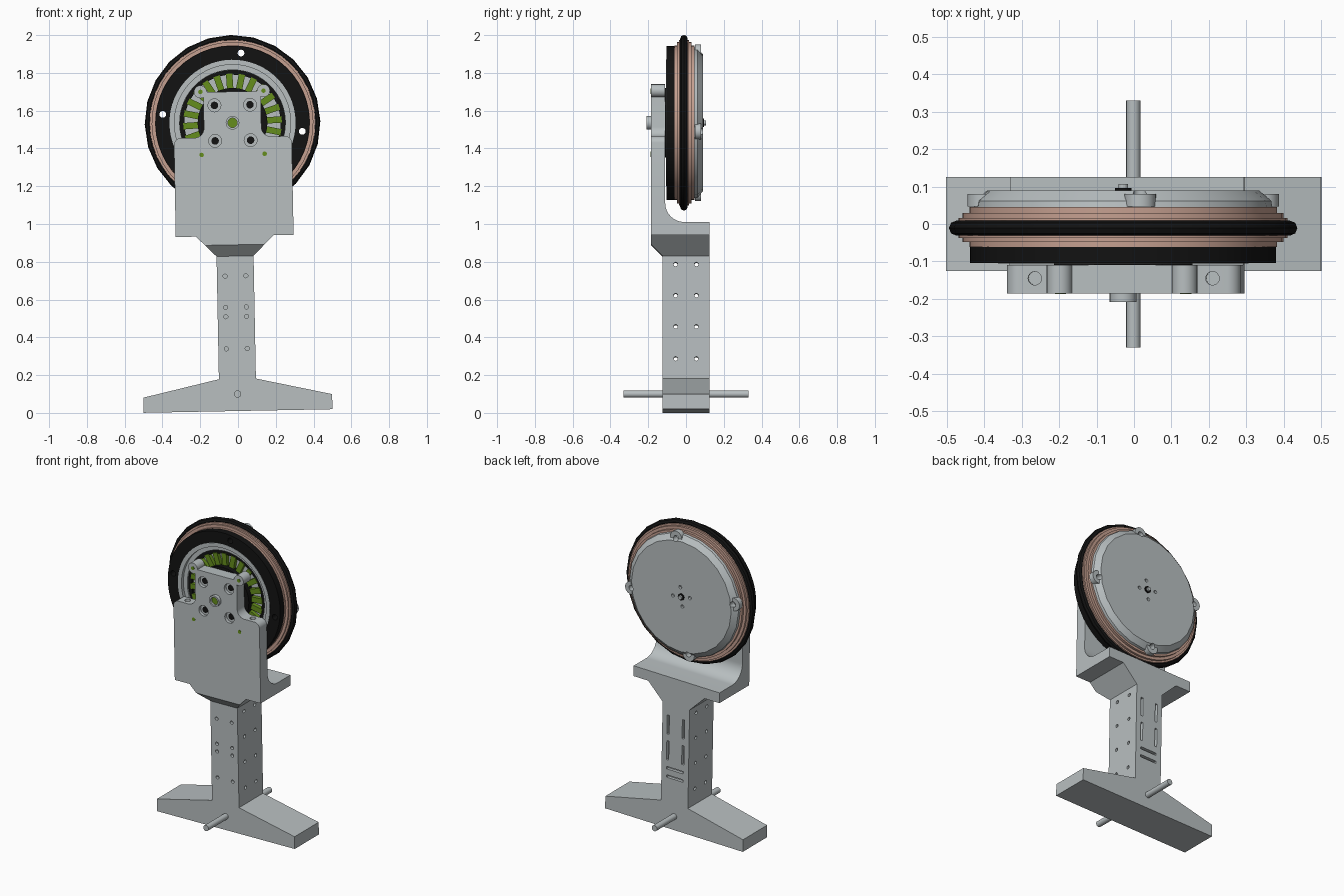
import bpy, bmesh
from math import pi, sin, cos, tan
from mathutils import Matrix, Vector

cube = bpy.data.objects.get("Cube")
if cube:
    bpy.data.objects.remove(cube)

HUB = 1.526          # wheel axis height
LEAN = Matrix.Translation((0, 0, 0.01)) @ Matrix.Rotation(-0.019, 4, 'Y')
parts = []


def material(name, rgb):
    m = bpy.data.materials.new(name)
    m.use_nodes = True
    m.diffuse_color = (*rgb, 1)
    bsdf = m.node_tree.nodes["Principled BSDF"]
    bsdf.inputs["Base Color"].default_value = (*rgb, 1)
    bsdf.inputs["Roughness"].default_value = 0.6
    return m


GREY = material("light grey", (0.48, 0.52, 0.53))
BLACK = material("black", (0.006, 0.006, 0.006))
COPPER = material("dusty pink", (0.56, 0.35, 0.28))
GREEN = material("leaf green", (0.13, 0.27, 0.012))


def finish(name, bm, mat, keep=True):
    bmesh.ops.recalc_face_normals(bm, faces=bm.faces)
    me = bpy.data.meshes.new(name)
    bm.to_mesh(me)
    bm.free()
    me.materials.append(mat)
    ob = bpy.data.objects.new(name, me)
    bpy.context.collection.objects.link(ob)
    if keep:
        parts.append(ob)
    return ob


def prism(name, pts, lo, hi, mat, axis='Y'):
    """Extrude an outline (x,z) along y, or (y,z) along x."""
    def place(p, t):
        return (p[0], t, p[1]) if axis == 'Y' else (t, p[0], p[1])
    bm = bmesh.new()
    rings = [[bm.verts.new(place(p, t)) for p in pts] for t in (lo, hi)]
    for r in rings:
        bm.faces.new(r)
    for i in range(len(pts)):
        j = (i + 1) % len(pts)
        bm.faces.new((rings[0][i], rings[0][j], rings[1][j], rings[1][i]))
    return finish(name, bm, mat)


def rounded(corners, steps=6):
    """Outline from (a, b, radius) corners, with arcs at the corners."""
    out = []
    for i, (a, b, r) in enumerate(corners):
        p = Vector((a, b))
        if not r:
            out.append(p)
            continue
        u = (Vector(corners[i - 1][:2]) - p).normalized()
        v = (Vector(corners[(i + 1) % len(corners)][:2]) - p).normalized()
        half = u.angle(v) / 2
        c = p + (u + v).normalized() * r / sin(half)
        s, e = p + u * r / tan(half) - c, p + v * r / tan(half) - c
        for k in range(steps + 1):
            d = s.lerp(e, k / steps)
            out.append(c + d.normalized() * r)
    return out


def cyl_into(bm, r, p0, p1, segs):
    p0, p1 = Vector(p0), Vector(p1)
    d = p1 - p0
    mat = Matrix.Translation((p0 + p1) / 2) @ d.to_track_quat('Z', 'Y').to_matrix().to_4x4()
    bmesh.ops.create_cone(bm, cap_ends=True, segments=segs, radius1=r, radius2=r,
                          depth=d.length, matrix=mat)


def cyl(name, r, p0, p1, mat, segs=24):
    bm = bmesh.new()
    cyl_into(bm, r, p0, p1, segs)
    return finish(name, bm, mat)


def box_into(bm, c, size):
    m = Matrix.Translation(c) @ Matrix.Diagonal((*size, 1))
    bmesh.ops.create_cube(bm, size=1, matrix=m)


def lathe(name, profile, segs, mat):
    """Spin a closed (radius, y) profile about the wheel axis."""
    bm = bmesh.new()
    rings = []
    for k in range(segs):
        a = 2 * pi * k / segs
        rings.append([bm.verts.new((r * sin(a), y, HUB + r * cos(a))) for r, y in profile])
    n = len(profile)
    for k in range(segs):
        A, B = rings[k], rings[(k + 1) % segs]
        for i in range(n):
            bm.faces.new((A[i], A[(i + 1) % n], B[(i + 1) % n], B[i]))
    return finish(name, bm, mat)


def cut(ob, bm):
    """Subtract the solids in bm from ob and keep the result as plain mesh."""
    tool = finish("cutter", bm, GREY, keep=False)
    tool.hide_render = True
    mod = ob.modifiers.new("cut", 'BOOLEAN')
    mod.object, mod.solver = tool, 'EXACT'
    deps = bpy.context.evaluated_depsgraph_get()
    me = bpy.data.meshes.new_from_object(ob.evaluated_get(deps))
    ob.modifiers.clear()
    ob.data = me
    bpy.data.objects.remove(tool)


def around(r, count, start=0.0):
    for k in range(count):
        a = start + 2 * pi * k / count
        yield r * cos(a), HUB + r * sin(a), a


# Foot and column in one outline
half = [(0.5, 0), (0.5, 0.08), (0.098, 0.17), (0.098, 0.82)]
stand = prism("stand", half + [(-x, z) for x, z in reversed(half)], -0.125, 0.125, GREY)
bm = bmesh.new()
for s in (-0.055, 0.055):
    for z in (0.275, 0.445, 0.61, 0.775):
        cyl_into(bm, 0.011, (-0.2, s, z), (0.2, s, z), 12)
    for z in (0.33, 0.5, 0.55, 0.715):
        cyl_into(bm, 0.011, (s, -0.2, z), (s, -0.105, z), 12)
    for z in (0.51, 0.68):
        box_into(bm, (s, 0.125, z), (0.016, 0.04, 0.125))
for z in (0.34, 0.395):
    box_into(bm, (0, 0.125, z), (0.12, 0.04, 0.016))
cut(stand, bm)
cyl("cross_shaft", 0.019, (0, -0.33, 0.09), (0, 0.33, 0.09), GREY)

# Flared neck between column and bracket
bm = bmesh.new()
rows = []
for hx, front, z in ((0.098, -0.125, 0.82), (0.158, -0.185, 0.88), (0.205, -0.185, 0.927)):
    rows.append([bm.verts.new((x, y, z)) for x, y in
                 ((-hx, front), (hx, front), (hx, 0.125), (-hx, 0.125))])
for a, b in zip(rows, rows[1:]):
    for i in range(4):
        j = (i + 1) % 4
        bm.faces.new((a[i], a[j], b[j], b[i]))
bm.faces.new(rows[0])
bm.faces.new(rows[-1])
finish("neck", bm, GREY)

# L bracket: shelf with inner fillet, then the upright motor plate
shelf = rounded([(-0.185, 0.927, 0), (0.125, 0.927, 0), (0.125, 0.995, 0),
                 (-0.11, 0.995, 0.1), (-0.11, 1.11, 0), (-0.185, 1.11, 0)], 10)
prism("bracket_shelf", shelf, -0.312, 0.312, GREY, 'X')
side = [(0.312, 1.11, 0), (0.312, 1.45, 0.035), (0.152, 1.45, 0.05), (0.152, HUB + 0.165, 0)]
outline = rounded(side + [(-x, z, r) for x, z, r in reversed(side)])
plate = prism("motor_plate", outline, -0.185, -0.11, GREY)
bm = bmesh.new()
for sx in (-1, 1):
    cyl_into(bm, 0.018, (sx * 0.237, -0.145, 1.38), (sx * 0.237, -0.145, 1.5), 16)
    for sz in (-1, 1):
        x, z = sx * 0.094, HUB + sz * 0.094
        cyl_into(bm, 0.034, (x, -0.2, z), (x, -0.165, z), 20)
cut(plate, bm)
for sx in (-1, 1):
    for sz in (-1, 1):
        x, z = sx * 0.094, HUB + sz * 0.094
        cyl("bolt_socket", 0.02, (x, -0.167, z), (x, -0.162, z), BLACK, 16)
        x, z = sx * 0.167, HUB + sz * 0.167
        if sz > 0:
            cyl("plate_ear", 0.034, (x, -0.185, z), (x, -0.11, z), GREY)
        cyl("pin_hole", 0.012, (x, -0.187, z), (x, -0.18, z), GREEN, 12)
lathe("hub_collar", [(0.036, -0.18), (0.036, -0.208), (0.025, -0.208), (0.025, -0.18)], 24, GREY)
cyl("hub_core", 0.026, (0, -0.18, HUB), (0, -0.195, HUB), GREEN, 16)

# Wheel: tyre, stepped rim, drive ring
tyre = [(0.445 + 0.02 * cos(k * pi / 4), -0.011 + 0.02 * sin(k * pi / 4)) for k in range(8)]
lathe("tyre", tyre, 24, BLACK)
steps = [(0.41, -0.062, -0.048), (0.428, -0.048, -0.038), (0.439, -0.038, 0.016),
         (0.428, 0.016, 0.03), (0.41, 0.03, 0.046)]
rim = [(r, y) for r, y0, y1 in steps for y in (y0, y1)]
lathe("rim", rim + [(0.392, 0.046), (0.392, -0.062)], 48, COPPER)
ring = lathe("drive_ring", [(0.325, -0.104), (0.408, -0.104), (0.408, -0.062), (0.325, -0.062)],
             72, BLACK)

# Rotor shell and coil stator
lathe("rotor_shell", [(0.334, -0.106), (0.334, 0.05), (0.28, 0.05), (0.28, -0.085),
                      (0.308, -0.085), (0.308, -0.106)], 60, GREY)
lathe("stator_rim", [(0.28, -0.075), (0.28, 0.0), (0.255, 0.0), (0.255, -0.075)], 48, BLACK)
cyl("stator_core", 0.257, (0, -0.055, HUB), (0, 0.05, HUB), GREY, 48)
cyl("stator_hub", 0.185, (0, -0.11, HUB), (0, -0.05, HUB), BLACK, 32)
bm = bmesh.new()
for x, z, a in around(0.222, 24, 0.05):
    m = Matrix.Translation((x, -0.065, z)) @ Matrix.Rotation(-a, 4, 'Y')
    bmesh.ops.create_cube(bm, size=1, matrix=m @ Matrix.Diagonal((0.078, 0.03, 0.034, 1)))
finish("coils", bm, GREEN)

# Back cover with four lugs, and holes running through to the drive ring
bm = bmesh.new()
back = [(0.398, 0.046), (0.395, 0.062), (0.362, 0.09)]
loops = []
for r, y in back:
    loops.append([bm.verts.new((x, y, z)) for x, z, a in around(r, 24)])
for A, B in zip(loops, loops[1:]):
    for i in range(24):
        j = (i + 1) % 24
        bm.faces.new((A[i], A[j], B[j], B[i]))
bm.faces.new(loops[0])
bm.faces.new(loops[-1])
cover = finish("back_cover", bm, GREY)
TURN = -0.14
lugs = [cyl("cover_lug", 0.042, (x, 0.047, z), (x, 0.08, z), GREY)
        for x, z, a in around(0.376, 4, TURN)]
for ob in [cover, ring] + lugs:
    bm = bmesh.new()
    for x, z, a in around(0.372, 4, TURN):
        cyl_into(bm, 0.018, (x, -0.2, z), (x, 0.2, z), 16)
    if ob is cover:
        for x, z, a in around(0.062, 4, TURN):
            cyl_into(bm, 0.011, (x, 0.075, z), (x, 0.2, z), 12)
    cut(ob, bm)
cyl("axle_recess", 0.022, (0, 0.088, HUB), (0, 0.096, HUB), BLACK, 16)
cyl("axle_tip", 0.013, (0, 0.088, HUB), (0, 0.107, HUB), GREY, 12)

# Give everything the slight sideways lean, and smooth the round parts
for ob in parts:
    ob.data.transform(LEAN)
bpy.ops.object.select_all(action='DESELECT')
for ob in parts:
    ob.select_set(True)
bpy.context.view_layer.objects.active = parts[0]
bpy.ops.object.shade_smooth_by_angle(angle=0.5)
